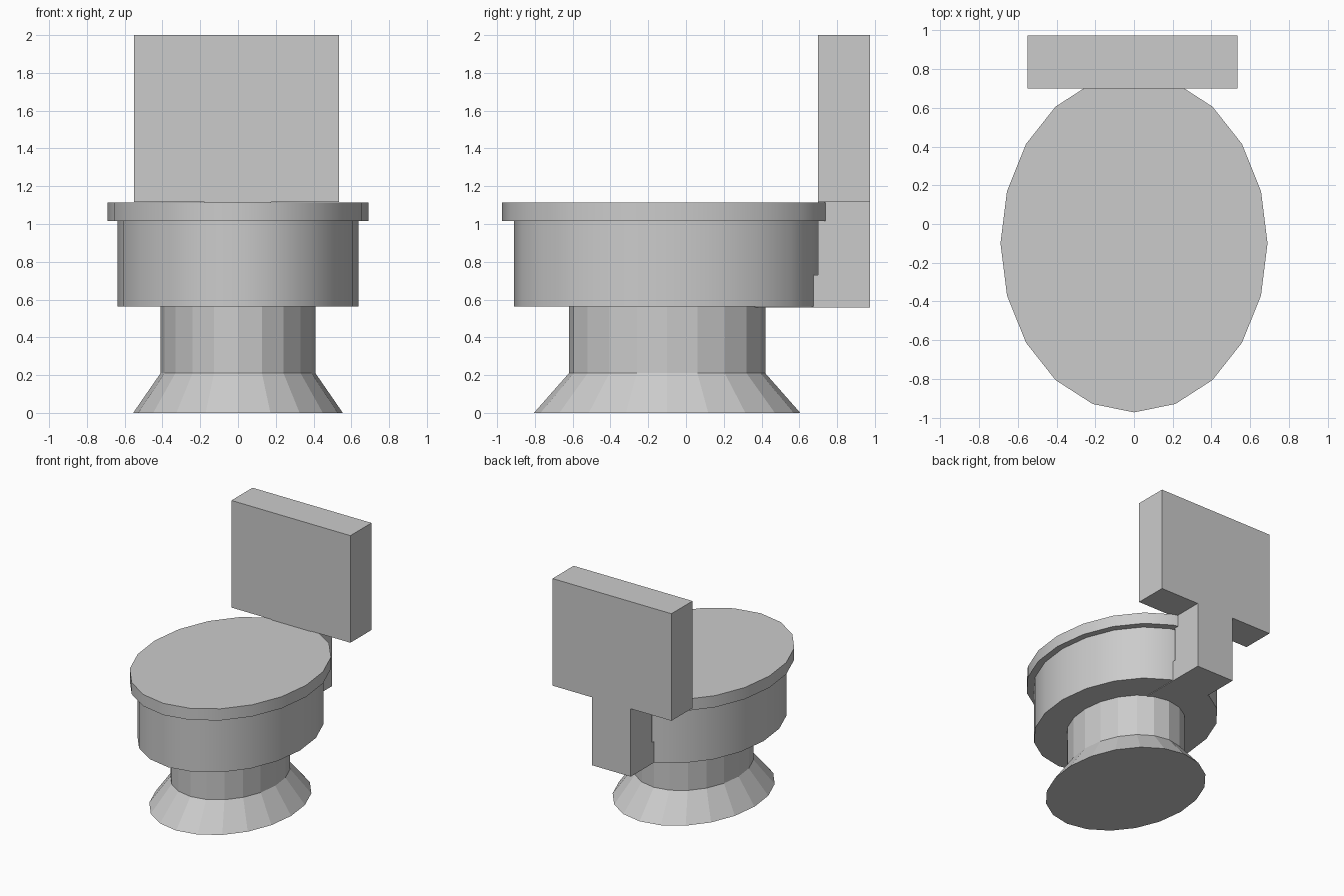
import bpy, bmesh
from math import sin, cos, pi

if "Cube" in bpy.data.objects:
    bpy.data.objects.remove(bpy.data.objects["Cube"])

SIDES = 20
CENTRE_Y = -0.10


def finish(bm, name, smooth=False):
    bmesh.ops.recalc_face_normals(bm, faces=bm.faces)
    mesh = bpy.data.meshes.new(name)
    bm.to_mesh(mesh)
    bm.free()
    obj = bpy.data.objects.new(name, mesh)
    bpy.context.collection.objects.link(obj)
    if smooth:
        bpy.ops.object.select_all(action='DESELECT')
        obj.select_set(True)
        bpy.context.view_layer.objects.active = obj
        bpy.ops.object.shade_smooth_by_angle(angle=pi / 6)
    return obj


def oval_loft(name, rings, cap_bottom=False, cap_top=False, smooth=False):
    """Join oval rings given as (x radius, y radius, z)."""
    bm = bmesh.new()
    loops = []
    for rx, ry, z in rings:
        loops.append([bm.verts.new((rx * sin(2 * pi * i / SIDES),
                                    CENTRE_Y - ry * cos(2 * pi * i / SIDES), z))
                      for i in range(SIDES)])
    for a, b in zip(loops, loops[1:]):
        for i in range(SIDES):
            j = (i + 1) % SIDES
            bm.faces.new((a[i], a[j], b[j], b[i]))
    if cap_bottom:
        bm.faces.new(loops[0])
    if cap_top:
        bm.faces.new(loops[-1])
    # recalculate on open shells can flip, so rings run bottom to top
    return finish(bm, name, smooth)


def side_profile(name, points, x0, x1):
    """Extrude a (y, z) outline from x0 to x1."""
    bm = bmesh.new()
    face = bm.faces.new([bm.verts.new((x0, y, z)) for y, z in points])
    new = bmesh.ops.extrude_face_region(bm, geom=[face])['geom']
    verts = [g for g in new if isinstance(g, bmesh.types.BMVert)]
    bmesh.ops.translate(bm, verts=verts, vec=(x1 - x0, 0, 0))
    return finish(bm, name)


# Flared foot and faceted stem
stem_top = (0.41, 0.52, 0.562)
oval_loft("pedestal", [(0.555, 0.705, 0), (0.41, 0.52, 0.21), stem_top],
          cap_bottom=True)

# Bowl with flat underside, meeting the stem
bowl_top = (0.637, 0.81, 1.017)
oval_loft("bowl", [stem_top, (0.637, 0.81, 0.562), bowl_top], smooth=True)

# Overhanging closed lid
oval_loft("lid", [bowl_top, (0.69, 0.873, 1.017), (0.69, 0.873, 1.113)],
          cap_top=True, smooth=True)

# Neck behind the bowl, stepping forward underneath it
side_profile("tank_support", [(0.30, 0.557), (0.975, 0.557), (0.975, 1.117),
                              (0.70, 1.117), (0.70, 0.73), (0.30, 0.73)],
             -0.178, 0.174)

# Water tank
side_profile("tank", [(0.70, 1.117), (0.975, 1.117), (0.975, 2.0), (0.70, 2.0)],
             -0.55, 0.535)
